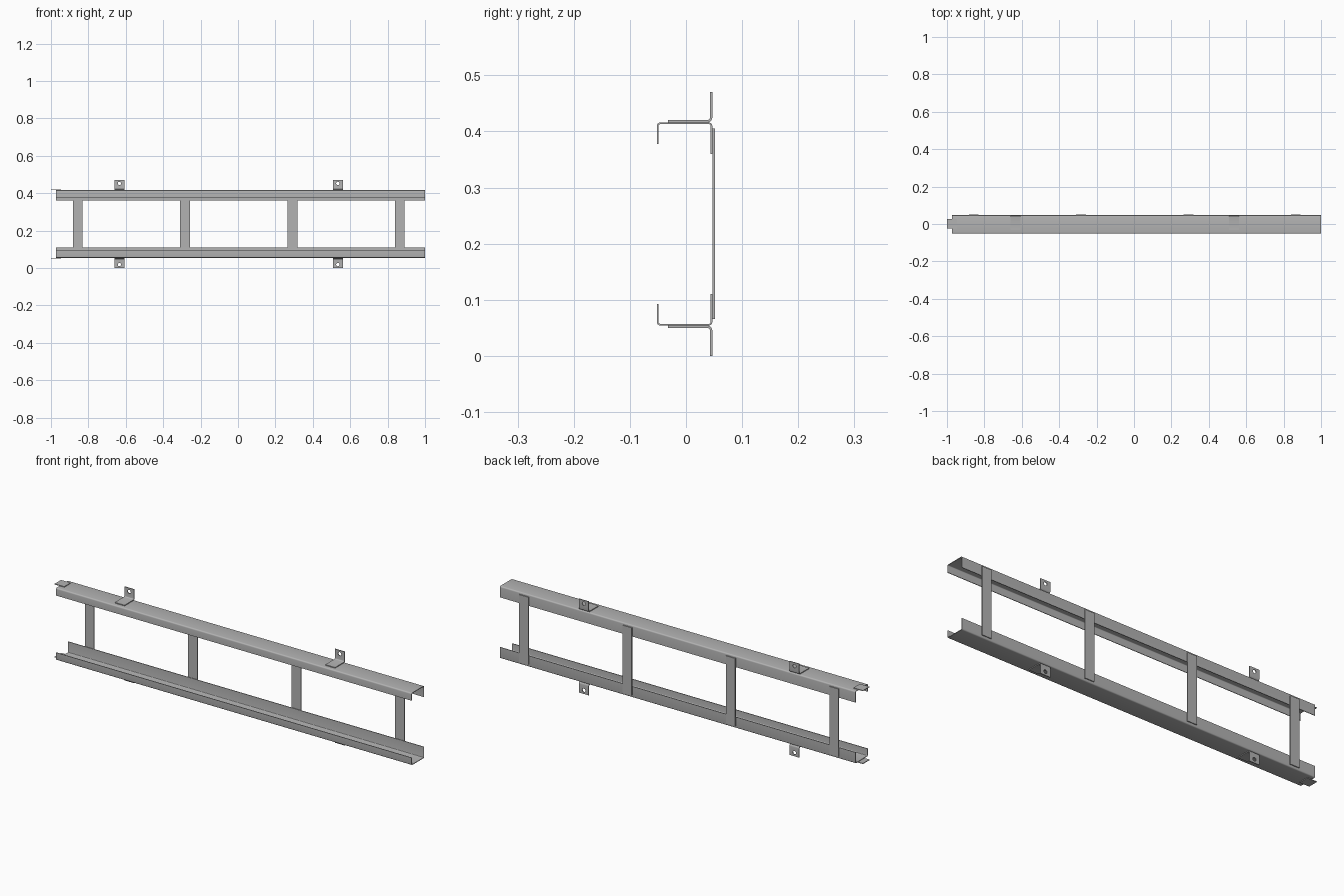
import bpy, bmesh, math
from mathutils import Vector

cube = bpy.data.objects.get("Cube")
if cube:
    bpy.data.objects.remove(cube, do_unlink=True)

HEIGHT = 0.47
steel = bpy.data.materials.new("grey_steel")
steel.use_nodes = True
colour = (0.45, 0.45, 0.45, 1)
steel.diffuse_color = colour
steel.node_tree.nodes["Principled BSDF"].inputs["Base Color"].default_value = colour


def finish(name, bm):
    bmesh.ops.recalc_face_normals(bm, faces=bm.faces[:])
    mesh = bpy.data.meshes.new(name)
    bm.to_mesh(mesh)
    bm.free()
    mesh.materials.append(steel)
    obj = bpy.data.objects.new(name, mesh)
    bpy.context.collection.objects.link(obj)
    return obj


def round_corners(path, radius, steps=4):
    """Replace each inner corner of a right-angled path with an arc."""
    pts = [Vector(p) for p in path]
    out = [pts[0]]
    for a, b, c in zip(pts, pts[1:], pts[2:]):
        u, v = (a - b).normalized(), (c - b).normalized()
        centre = b + (u + v) * radius
        for i in range(steps + 1):
            t = math.pi / 2 * i / steps
            out.append(centre - v * radius * math.cos(t) - u * radius * math.sin(t))
    return out + [pts[-1]]


def bent_sheet(name, path, thick, x0, x1, radius=0.005, flip=False):
    """Folded sheet metal: a (y, z) centreline given thickness, extruded along x."""
    pts = round_corners(path, radius)
    side_a, side_b = [], []
    for i, p in enumerate(pts):
        d = (pts[min(i + 1, len(pts) - 1)] - pts[max(i - 1, 0)]).normalized()
        n = Vector((-d.y, d.x)) * thick / 2
        side_a.append(p + n)
        side_b.append(p - n)
    bm = bmesh.new()
    ring = [bm.verts.new((x0, p.x, HEIGHT - p.y if flip else p.y))
            for p in side_a + side_b[::-1]]
    face = bm.faces.new(ring)
    ext = bmesh.ops.extrude_face_region(bm, geom=[face])
    moved = [g for g in ext["geom"] if isinstance(g, bmesh.types.BMVert)]
    bmesh.ops.translate(bm, vec=(x1 - x0, 0, 0), verts=moved)
    obj = finish(name, bm)
    bpy.ops.object.select_all(action="DESELECT")
    obj.select_set(True)
    bpy.context.view_layer.objects.active = obj
    bpy.ops.object.shade_smooth_by_angle()
    return obj


def box(name, lo, hi):
    bm = bmesh.new()
    bmesh.ops.create_cube(bm, size=1)
    for v in bm.verts:
        v.co = [lo[i] if v.co[i] < 0 else hi[i] for i in range(3)]
    return finish(name, bm)


def punch_hole(obj, x, z, radius):
    bpy.ops.mesh.primitive_cylinder_add(vertices=24, radius=radius, depth=0.03,
                                        location=(x, 0.045, z),
                                        rotation=(math.pi / 2, 0, 0))
    cutter = bpy.context.object
    cutter.name = "hole_cutter"
    cutter.hide_render = True
    mod = obj.modifiers.new("hole", "BOOLEAN")
    mod.operation = "DIFFERENCE"
    mod.solver = "EXACT"
    mod.object = cutter
    bpy.context.view_layer.objects.active = obj
    bpy.ops.object.modifier_apply(modifier=mod.name)
    bpy.data.objects.remove(cutter, do_unlink=True)


# Upper rail and its mirrored lower twin, each with two brackets and an end tab
rail_path = [(-0.0505, 0.378), (-0.0505, 0.4145), (0.0455, 0.4145), (0.0455, 0.36)]
bracket_path = [(-0.032, 0.418), (0.045, 0.418), (0.045, HEIGHT)]
for level, flip in (("upper", False), ("lower", True)):
    bent_sheet(level + "_rail", rail_path, 0.003, -0.973, 1.0, flip=flip)
    for side, x in (("right", -0.634), ("left", 0.534)):
        bracket = bent_sheet(f"{level}_{side}_bracket", bracket_path, 0.004,
                             x - 0.027, x + 0.027, radius=0.007, flip=flip)
        punch_hole(bracket, x, HEIGHT - 0.452 if flip else 0.452, 0.009)
    z0, z1 = (HEIGHT - 0.4195, HEIGHT - 0.416) if flip else (0.416, 0.4195)
    box(level + "_end_tab", (-1.0, -0.025, z0), (-0.947, 0.026, z1))

# Flat rungs on the back of the rails
for i in range(4):
    x = -0.857 + 0.574 * i
    box(f"rung_{i + 1}", (x - 0.026, 0.047, 0.066), (x + 0.026, 0.0515, 0.405))
